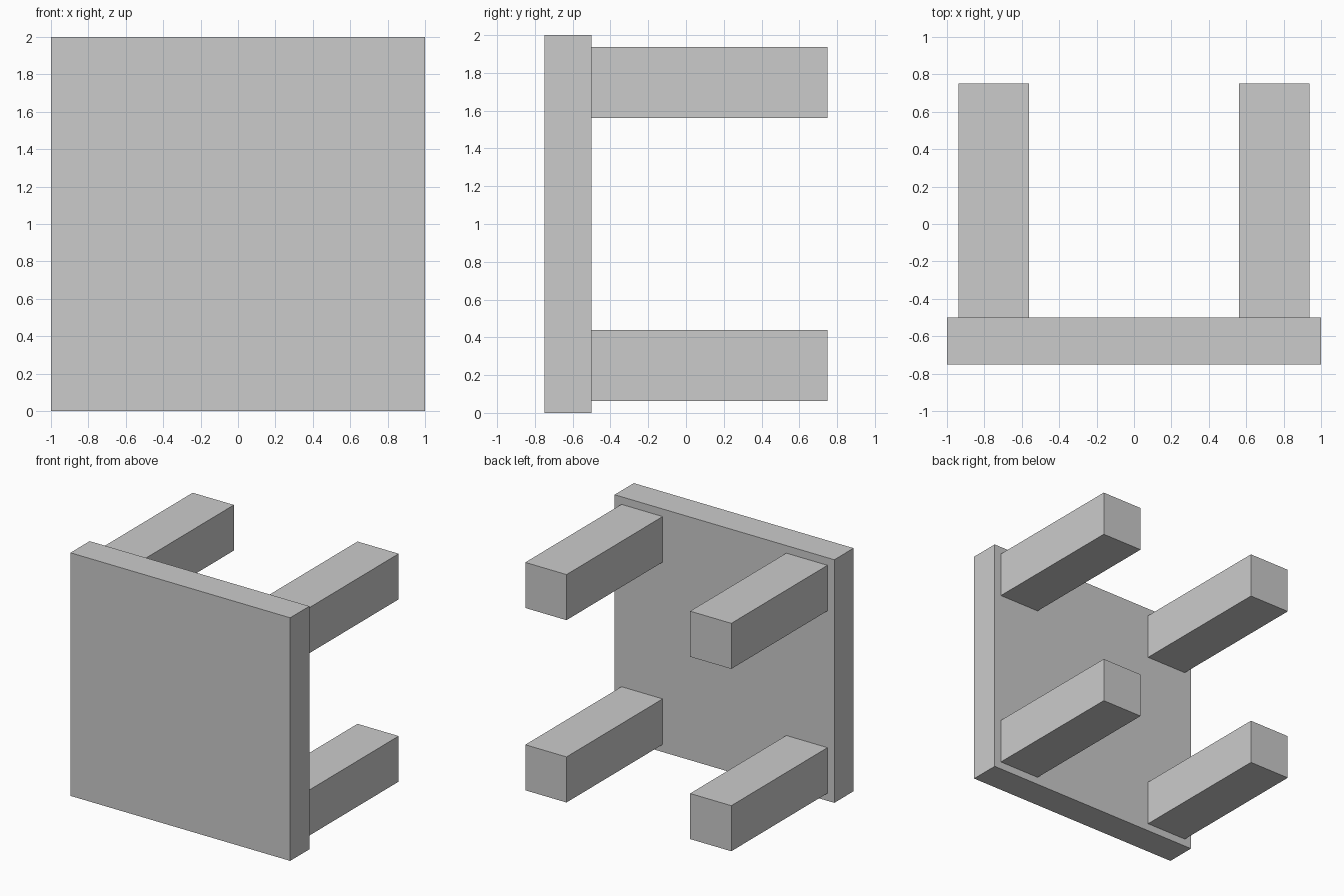
import bpy

if "Cube" in bpy.data.objects:
    bpy.data.objects.remove(bpy.data.objects["Cube"])


def box(name, lo, hi):
    """Axis-aligned box between two opposite corners."""
    center = [(a + b) / 2 for a, b in zip(lo, hi)]
    size = [b - a for a, b in zip(lo, hi)]
    bpy.ops.mesh.primitive_cube_add(size=1, location=center)
    obj = bpy.context.object
    obj.name = name
    obj.scale = size
    bpy.ops.object.transform_apply(location=False, rotation=False, scale=True)
    return obj


# Square table top, standing on edge
box("table_top", (-1, -0.75, 0), (1, -0.5, 2))

# Four square legs pointing backwards
LEG = 0.375
for side, x in (("left", -0.75), ("right", 0.75)):
    for level, z in (("lower", 0.25), ("upper", 1.75)):
        box(f"{level}_{side}_leg",
            (x - LEG / 2, -0.5, z - LEG / 2),
            (x + LEG / 2, 0.75, z + LEG / 2))
